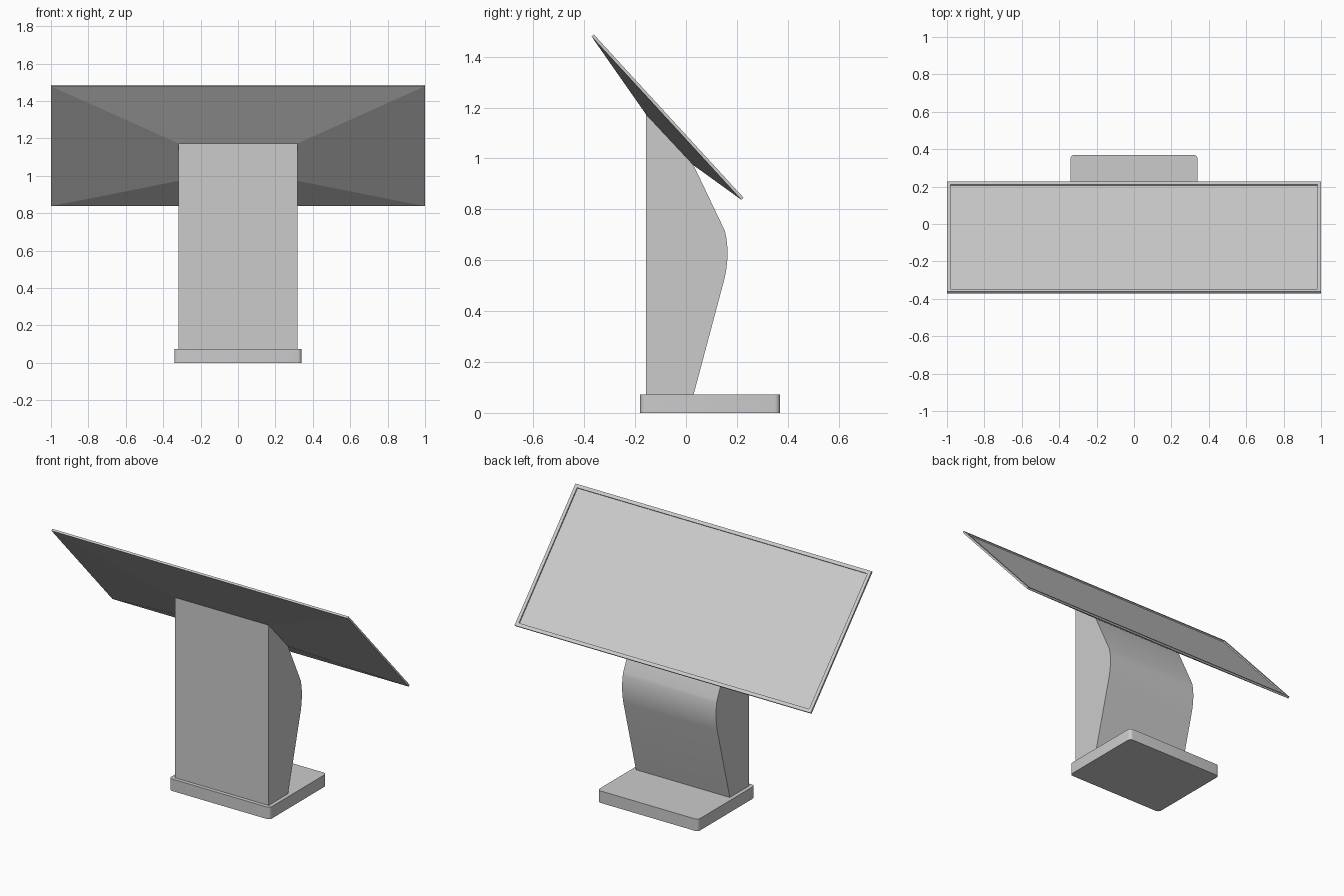
import bpy, bmesh
from math import radians
from mathutils import Vector

if "Cube" in bpy.data.objects:
    bpy.data.objects.remove(bpy.data.objects["Cube"])


def make_object(name, bm):
    bmesh.ops.recalc_face_normals(bm, faces=bm.faces)
    mesh = bpy.data.meshes.new(name)
    bm.to_mesh(mesh)
    bm.free()
    ob = bpy.data.objects.new(name, mesh)
    bpy.context.collection.objects.link(ob)
    return ob


def loft(name, rings):
    """Bridge a chain of closed point rings and cap both ends."""
    bm = bmesh.new()
    loops = [[bm.verts.new(p) for p in ring] for ring in rings]
    for a, b in zip(loops, loops[1:]):
        n = len(a)
        for i in range(n):
            j = (i + 1) % n
            bm.faces.new((a[i], a[j], b[j], b[i]))
    bm.faces.new(loops[0])
    bm.faces.new(loops[-1])
    return make_object(name, bm)


def tilted_rect(half_x, top, bottom):
    """Rectangle spanning two (y, z) points, symmetric in x."""
    return [(-half_x, *top), (half_x, *top), (half_x, *bottom), (-half_x, *bottom)]


# Base plate with rounded vertical corners
bm = bmesh.new()
bmesh.ops.create_cube(bm, size=1)
for v in bm.verts:
    v.co = Vector((v.co.x * 0.68, v.co.y * 0.55 + 0.095, (v.co.z + 0.5) * 0.073))
upright = [e for e in bm.edges if abs(e.verts[0].co.z - e.verts[1].co.z) > 0.01]
bmesh.ops.bevel(bm, geom=upright, offset=0.022, segments=5, profile=0.5, affect='EDGES')
base = make_object("base_plate", bm)

# Column: side profile with a rounded knee, extruded across x
p0, p1, p2 = Vector((0.152, 0.53)), Vector((0.174, 0.63)), Vector((0.153, 0.715))
knee = [p0 * (1 - t) ** 2 + p1 * 2 * t * (1 - t) + p2 * t * t
        for t in (i / 10 for i in range(11))]
profile = [(-0.157, 0.073), (0.03, 0.073), *knee, (0.03, 0.973), (-0.157, 1.173)]
column = loft("column", [[(x, *p) for p in profile] for x in (-0.317, 0.317)])

# Tilted screen: tapered back, thin rim, bezel and recessed display
top, bottom = Vector((-0.362, 1.487)), Vector((0.226, 0.846))
along = (bottom - top).normalized()
normal = Vector((-along.y, along.x))
rim, bezel, recess = 0.012, 0.02, 0.008
back, sink = normal * -rim, normal * -recess
in_top, in_bottom = top + along * bezel, bottom - along * bezel
screen = loft("screen_panel", [
    tilted_rect(0.317, (-0.157, 1.173), (0.03, 0.973)),
    tilted_rect(1.0, top + back, bottom + back),
    tilted_rect(1.0, top, bottom),
    tilted_rect(1.0 - bezel, in_top, in_bottom),
    tilted_rect(1.0 - bezel, in_top + sink, in_bottom + sink),
])

# Smooth the rounded parts, keep hard edges
for ob in (base, column):
    bpy.ops.object.select_all(action='DESELECT')
    ob.select_set(True)
    bpy.context.view_layer.objects.active = ob
    bpy.ops.object.shade_smooth_by_angle(angle=radians(20))
